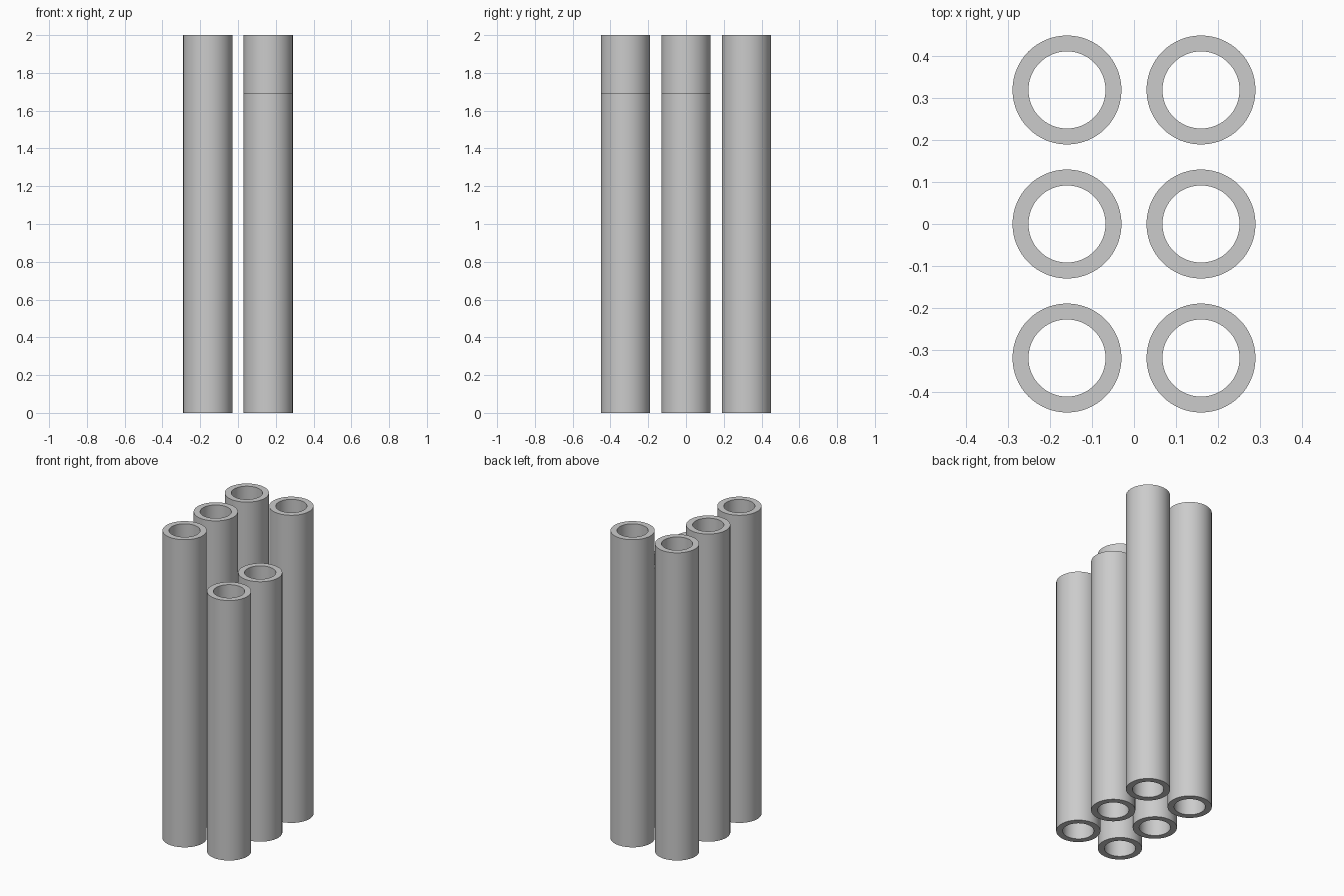
import bpy
import bmesh
import math

if "Cube" in bpy.data.objects:
    bpy.data.objects.remove(bpy.data.objects["Cube"])

OUTER, INNER = 0.13, 0.092
SEGMENTS = 96
SPACING = 0.32

grey = bpy.data.materials.new("grey_metal")
grey.diffuse_color = (0.6, 0.6, 0.6, 1.0)
grey.use_nodes = True
grey.node_tree.nodes["Principled BSDF"].inputs["Base Color"].default_value = grey.diffuse_color


def tube(name, x, y, height):
    """Open-ended pipe: a rectangular wall section spun into a ring."""
    section = [(INNER, 0), (OUTER, 0), (OUTER, height), (INNER, height)]
    bm = bmesh.new()
    rings = []
    for i in range(SEGMENTS):
        a = 2 * math.pi * i / SEGMENTS
        rings.append([bm.verts.new((r * math.cos(a), r * math.sin(a), z)) for r, z in section])
    for i in range(SEGMENTS):
        a, b = rings[i], rings[(i + 1) % SEGMENTS]
        for j in range(4):
            k = (j + 1) % 4
            bm.faces.new((a[j], b[j], b[k], a[k]))
    bmesh.ops.recalc_face_normals(bm, faces=bm.faces)
    mesh = bpy.data.meshes.new(name)
    bm.to_mesh(mesh)
    bm.free()
    mesh.materials.append(grey)
    obj = bpy.data.objects.new(name, mesh)
    obj.location = (x, y, 0)
    bpy.context.collection.objects.link(obj)
    bpy.ops.object.select_all(action='DESELECT')
    obj.select_set(True)
    bpy.context.view_layer.objects.active = obj
    bpy.ops.object.shade_smooth_by_angle(angle=math.radians(30))


# Two columns of three tubes; the front two on the right are shorter
for side, x in (("left", -SPACING / 2), ("right", SPACING / 2)):
    for row, y in (("front", -SPACING), ("middle", 0), ("back", SPACING)):
        short = side == "right" and row != "back"
        tube(f"{row}_{side}_tube", x, y, 1.69 if short else 2.0)
